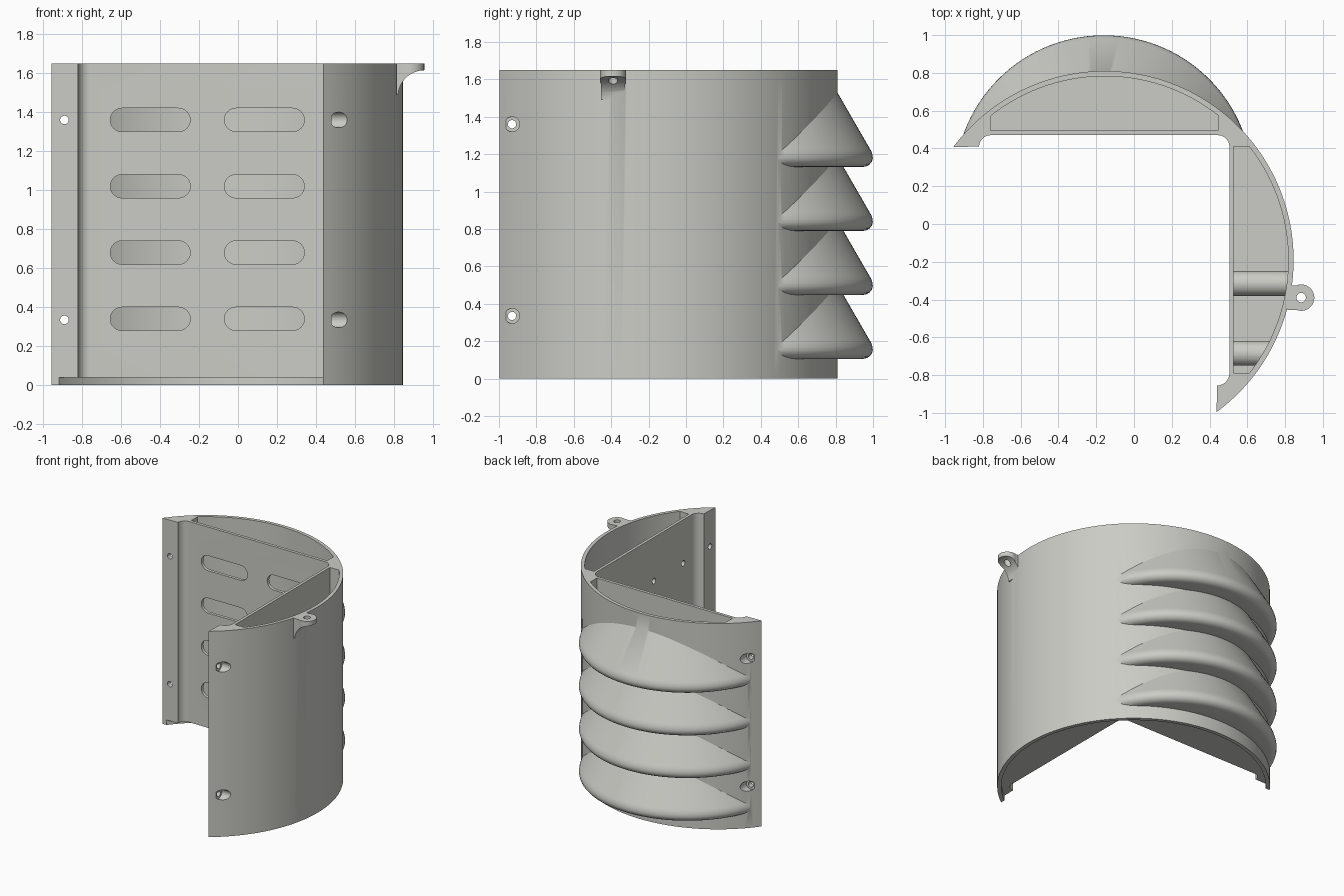
import bpy, bmesh, math
from mathutils import Matrix, Vector

if "Cube" in bpy.data.objects:
    bpy.data.objects.remove(bpy.data.objects["Cube"])

CX, CY, R, H = -0.155, -0.19, 1.0, 1.65   # axis and radius of the round shell, height

grey = bpy.data.materials.new("light_grey")
grey.diffuse_color = (0.60, 0.60, 0.565, 1)
grey.use_nodes = True
grey.node_tree.nodes["Principled BSDF"].inputs["Base Color"].default_value = grey.diffuse_color


def new_object(name, bm):
    bmesh.ops.recalc_face_normals(bm, faces=bm.faces)
    mesh = bpy.data.meshes.new(name)
    bm.to_mesh(mesh)
    bm.free()
    ob = bpy.data.objects.new(name, mesh)
    bpy.context.collection.objects.link(ob)
    mesh.materials.append(grey)
    return ob


def prism(name, outline, z0, z1):
    bm = bmesh.new()
    face = bm.faces.new([bm.verts.new((x, y, z0)) for x, y in outline])
    top = bmesh.ops.extrude_face_region(bm, geom=[face])["geom"]
    bmesh.ops.translate(bm, verts=[v for v in top if isinstance(v, bmesh.types.BMVert)],
                        vec=(0, 0, z1 - z0))
    return new_object(name, bm)


def rod(name, a, b, r, segments=32):
    a, b = Vector(a), Vector(b)
    turn = (b - a).to_track_quat('Z', 'Y').to_matrix().to_4x4()
    bm = bmesh.new()
    bmesh.ops.create_cone(bm, cap_ends=True, segments=segments, radius1=r, radius2=r,
                          depth=(b - a).length, matrix=Matrix.Translation((a + b) / 2) @ turn)
    return new_object(name, bm)


def boolean(target, tool, operation):
    mod = target.modifiers.new("bool", 'BOOLEAN')
    mod.operation, mod.solver, mod.object = operation, 'EXACT', tool
    bpy.context.view_layer.objects.active = target
    bpy.ops.object.modifier_apply(modifier=mod.name)
    bpy.data.objects.remove(tool)


def cut(target, tool):
    boolean(target, tool, 'DIFFERENCE')


def join(target, tool):
    boolean(target, tool, 'UNION')


def arc(cx, cy, r, a0, a1, n):
    return [(cx + r * math.cos(a0 + (a1 - a0) * i / n),
             cy + r * math.sin(a0 + (a1 - a0) * i / n)) for i in range(n + 1)]


def shell_arc(r, p, q, n):
    """Arc about the shell axis between the directions of two points."""
    return arc(CX, CY, r, math.atan2(p[1] - CY, p[0] - CX),
               math.atan2(q[1] - CY, q[0] - CX), n)


# Shell body: round outside, right-angled inside with filleted steps
q = math.pi / 2
outline = shell_arc(R, (0.44, -1.0), (-0.96, 0.41), 110)
outline += arc(-0.76, 0.41, 0.06, 2 * q, q, 8)
outline += arc(0.445, 0.41, 0.06, q, 0, 8)
outline += arc(0.44, -0.79, 0.065, 0, -q, 8)
body = prism("shell_body", outline, 0, H)

# Four sloping hoods on the back, each a slice of a rounded cone
profile = [(0.735, 0), (0.755, 0.004), (0.772, 0.014), (0.784, 0.029), (0.789, 0.047),
           (0.787, 0.065), (0.781, 0.085), (0.772, 0.10), (0.57, 0.45)]
for i in range(4):
    bm = bmesh.new()
    rings = [[bm.verts.new((x, y, 0.105 + 0.342 * i + z))
              for x, y in arc(-0.16, 0.21, r, 0, 4 * q, 120)[:-1]] for r, z in profile]
    for lo, hi in zip(rings, rings[1:]):
        for k in range(120):
            bm.faces.new((lo[k], lo[k - 1], hi[k - 1], hi[k]))
    bm.faces.new(rings[0])
    bm.faces.new(rings[-1])
    # drop the part in front of the wall
    bmesh.ops.bisect_plane(bm, geom=bm.verts[:] + bm.edges[:] + bm.faces[:],
                           plane_co=(0, 0.477, 0), plane_no=(0, -1, 0), clear_outer=True)
    bmesh.ops.holes_fill(bm, edges=[e for e in bm.edges if e.is_boundary])
    join(body, new_object("hood", bm))

# Eyelet lug at the top edge with a scooped underside
lug = rod("lug", (0.885, -0.39, 1.49), (0.885, -0.39, H), 0.07)
join(lug, prism("lug_root", [(0.812, -0.455), (0.885, -0.455), (0.885, -0.325),
                             (0.812, -0.325)], 1.49, H))
cut(lug, rod("scoop", (0.957, -0.6, 1.478), (0.957, -0.2, 1.478), 0.137, 64))
join(body, lug)
cut(body, rod("eyelet", (0.885, -0.39, 1.3), (0.885, -0.39, 1.8), 0.025))

# Open pockets; the right-hand one keeps two screw bosses
back = [(-0.76, 0.495), (0.445, 0.495)] + shell_arc(0.972, (0.445, 0.575), (-0.76, 0.575), 60)
cut(body, prism("back_pocket", back, 0.07, 1.8))
side = [(0.528, 0.41), (0.528, -0.79)] + shell_arc(0.972, (0.608, -0.79), (0.608, 0.41), 60)
pocket = prism("side_pocket", side, 0.07, 1.8)
for y in (-0.315, -0.685):
    cut(pocket, rod("boss", (0.4, y, 1.3), (1.1, y, 1.3), 0.065))
cut(body, pocket)
for y in (-0.315, -0.685):
    cut(body, rod("boss_hole", (0.4, y, 1.3), (0.64, y, 1.3), 0.022))

# Recess under the floor, leaving a thin outer lip
cut(body, rod("recess", (CX, CY, -0.1), (CX, CY, 0.04), 0.97, 192))

# Rounded vent slots through the back wall
turn = Matrix.Rotation(q, 4, 'X')
for x in (-0.45, 0.135):
    for z in (0.34, 0.68, 1.02, 1.36):
        slot = arc(x + 0.145, z, 0.06, -q, q, 12) + arc(x - 0.145, z, 0.06, q, 3 * q, 12)
        tool = prism("slot", slot, -0.515, -0.44)
        tool.data.transform(turn)
        cut(body, tool)

# Counterbored screw holes in both flanges
for z in (0.335, 1.36):
    cut(body, rod("left_hole", (-0.89, 0.3, z), (-0.89, 0.7, z), 0.022))
    cut(body, rod("left_bore", (-0.89, 0.45, z), (-0.89, 0.7, z), 0.04))
    cut(body, rod("right_hole", (0.3, -0.93, z), (0.8, -0.93, z), 0.022))
    cut(body, rod("right_bore", (0.48, -0.93, z), (0.8, -0.93, z), 0.04))

bpy.ops.object.select_all(action='DESELECT')
body.select_set(True)
bpy.context.view_layer.objects.active = body
bpy.ops.object.shade_smooth_by_angle(angle=math.radians(30))
